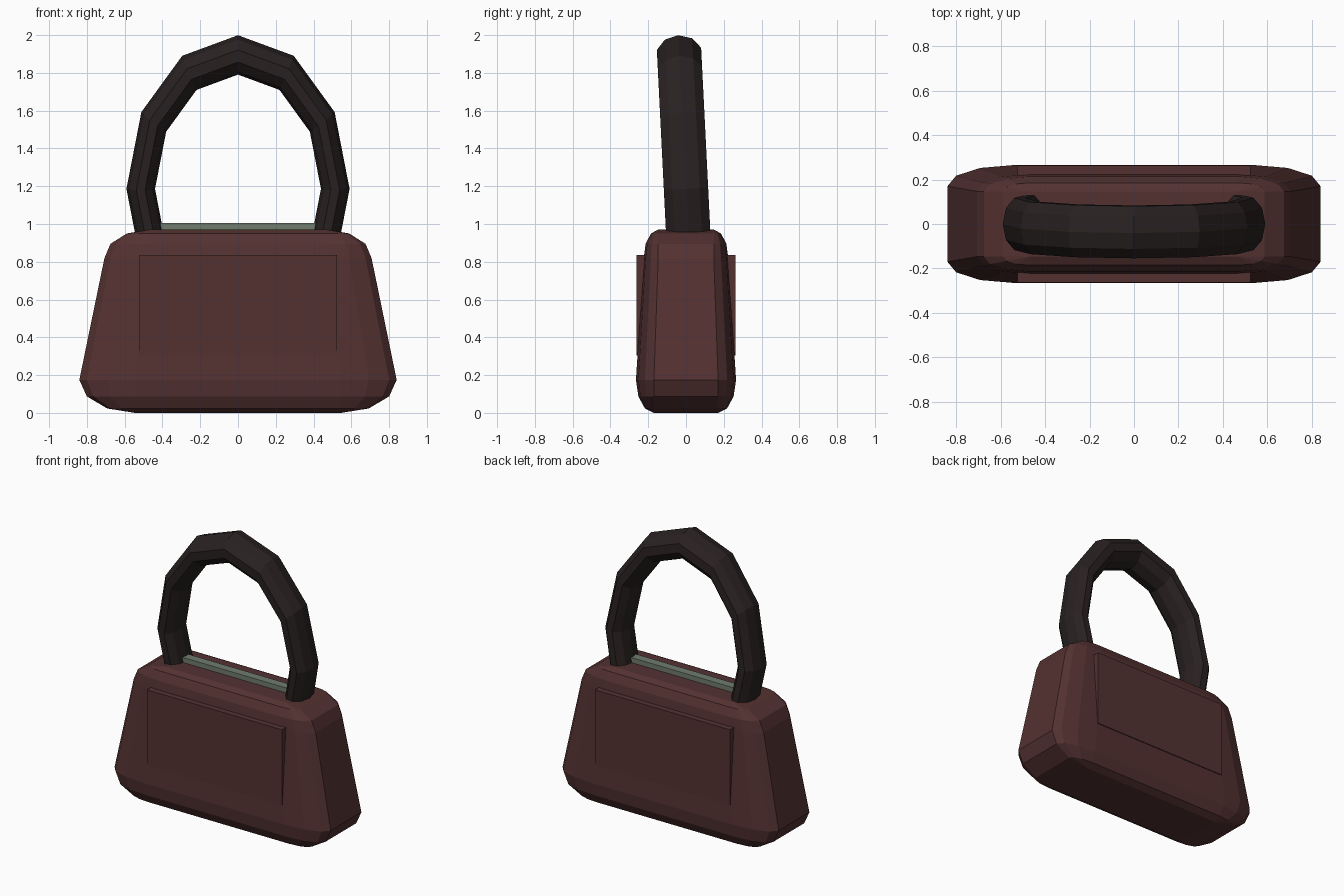
import bpy, bmesh
from math import sin, cos, pi

cube = bpy.data.objects.get("Cube")
if cube:
    bpy.data.objects.remove(cube, do_unlink=True)


def material(name, rgb):
    m = bpy.data.materials.new(name)
    m.use_nodes = True
    m.diffuse_color = (*rgb, 1)
    m.node_tree.nodes["Principled BSDF"].inputs["Base Color"].default_value = (*rgb, 1)
    return m


leather = material("maroon leather", (0.088, 0.031, 0.031))
dark = material("dark handle leather", (0.022, 0.015, 0.015))
metal = material("grey green zip", (0.16, 0.20, 0.15))


def finish(bm, name, mat):
    bmesh.ops.recalc_face_normals(bm, faces=bm.faces)
    mesh = bpy.data.meshes.new(name)
    bm.to_mesh(mesh)
    bm.free()
    mesh.materials.append(mat)
    obj = bpy.data.objects.new(name, mesh)
    bpy.context.collection.objects.link(obj)
    return obj


def box(name, size, centre, mat):
    bm = bmesh.new()
    bmesh.ops.create_cube(bm, size=1)
    bmesh.ops.scale(bm, vec=size, verts=bm.verts)
    bmesh.ops.translate(bm, vec=centre, verts=bm.verts)
    return finish(bm, name, mat)


STEPS = 3  # segments in each rounded edge


def ring(bm, flat, radius, grow, z):
    """Rounded rectangle: half size of the flat part plus corners grown outward."""
    verts = []
    for corner, (sx, sy) in enumerate([(1, 1), (-1, 1), (-1, -1), (1, -1)]):
        for i in range(STEPS + 1):
            a = (corner + i / STEPS) * pi / 2
            verts.append(bm.verts.new((sx * flat[0] + radius[0] * grow * cos(a),
                                       sy * flat[1] + radius[1] * grow * sin(a), z)))
    return verts


# Tapered bag body with rounded top and bottom rims
bm = bmesh.new()
rings = []
for i in range(STEPS + 1):
    a = i / STEPS * pi / 2
    rings.append(ring(bm, (0.545, 0.17), (0.295, 0.095), max(sin(a), 0.001), 0.175 * (1 - cos(a))))
for i in range(STEPS + 1):
    a = i / STEPS * pi / 2
    rings.append(ring(bm, (0.47, 0.147), (0.237, 0.077), max(cos(a), 0.001), 0.82 + 0.15 * sin(a)))
for low, high in zip(rings, rings[1:]):
    for i in range(len(low)):
        j = (i + 1) % len(low)
        bm.faces.new((low[i], low[j], high[j], high[i]))
bm.faces.new(rings[0])
bm.faces.new(rings[-1])
bmesh.ops.remove_doubles(bm, verts=bm.verts, dist=0.002)
finish(bm, "bag_body", leather)

# Flat pockets on both faces
for name, side in (("front_pocket", -1), ("back_pocket", 1)):
    box(name, (1.05, 0.10, 0.53), (0, side * 0.213, 0.57), leather)

# Zip along the top opening
box("zip", (0.92, 0.06, 0.06), (0, 0, 0.975), metal)

# Oval handle leaning slightly forward, lower part sunk in the body
bpy.ops.mesh.primitive_torus_add(major_segments=12, minor_segments=10,
                                 major_radius=1, minor_radius=0.147)
handle = bpy.context.object
handle.name = "handle"
handle.rotation_euler = (pi / 2 + 0.05, 0, 0)
handle.scale = (0.515, 0.71, 0.84)
handle.location = (0, 0, 1.186)
handle.data.materials.append(dark)
